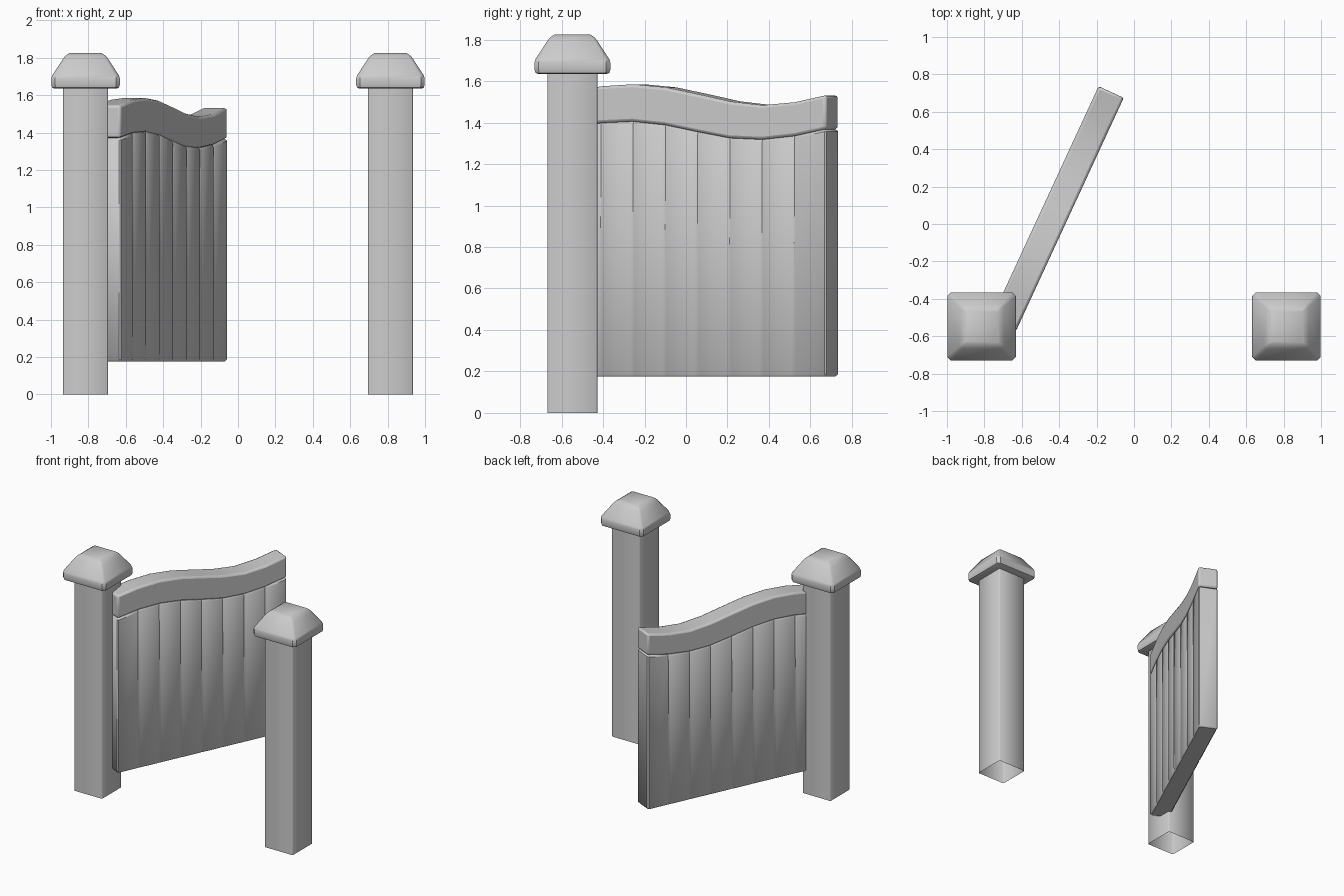
import bpy, bmesh, math
from mathutils import Matrix

if "Cube" in bpy.data.objects:
    bpy.data.objects.remove(bpy.data.objects["Cube"])


def loft(name, rings, caps=(True, True), angle=35, matrix=None):
    """Skin equal-length closed rings of 3D points."""
    bm = bmesh.new()
    vs = [[bm.verts.new(p) for p in r] for r in rings]
    n = len(vs[0])
    for a, b in zip(vs, vs[1:]):
        for i in range(n):
            j = (i + 1) % n
            bm.faces.new((a[i], a[j], b[j], b[i]))
    if caps[0]:
        bm.faces.new(vs[0][::-1])
    if caps[1]:
        bm.faces.new(vs[-1])
    bmesh.ops.recalc_face_normals(bm, faces=bm.faces)
    me = bpy.data.meshes.new(name)
    bm.to_mesh(me)
    bm.free()
    ob = bpy.data.objects.new(name, me)
    bpy.context.collection.objects.link(ob)
    if matrix:
        ob.matrix_world = matrix
    bpy.ops.object.select_all(action='DESELECT')
    ob.select_set(True)
    bpy.context.view_layer.objects.active = ob
    bpy.ops.object.shade_smooth_by_angle(angle=math.radians(angle))
    return ob


def square(cx, cy, z, h, c):
    """Square ring of half width h with corners cut by c."""
    d = h - c
    return [(cx + x, cy + y, z) for x, y in
            ((h, -d), (h, d), (d, h), (-d, h), (-h, d), (-h, -d), (-d, -h), (d, -h))]


# Posts (hollow, open at the foot) and their pyramid caps
PY = -0.548
for side, x in (("left", -0.815), ("right", 0.815)):
    loft(side + "_post", [square(x, PY, z, 0.12, 0.006) for z in (0, 1.64)],
         caps=(False, False), angle=50)
    prof = [(0.166, 1.635, 0.012), (0.178, 1.64, 0.018), (0.183, 1.655, 0.02),
            (0.183, 1.69, 0.02), (0.178, 1.706, 0.02), (0.12, 1.795, 0.014),
            (0.108, 1.81, 0.012), (0.086, 1.825, 0.006)]
    loft(side + "_post_cap", [square(x, PY, z, h, c) for h, z, c in prof], angle=40)

# Gate leaf, built along local x and swung open on the left post
swing = Matrix.Translation((-0.63, -0.57, 0)) @ Matrix.Rotation(math.radians(65.2), 4, 'Z')
L, T, N = 1.371, 0.148, 8
seam = [1.37, 1.398, 1.405, 1.388, 1.355, 1.325, 1.318, 1.335, 1.37]
crest = [1.545, 1.575, 1.585, 1.57, 1.537, 1.502, 1.484, 1.498, 1.533]
W = L / N


def height(u):
    t = min(max(u / W, 0), N)
    i = min(int(t), N - 1)
    return seam[i] + (seam[i + 1] - seam[i]) * (t - i)


def outline(inset, depth):
    """Plan outline of the planks with a V groove at every joint."""
    c = 0.008
    front = [(inset + c, inset)]
    for i in range(1, N):
        front += [(i * W - 0.012, inset), (i * W, inset + depth), (i * W + 0.012, inset)]
    front.append((L - inset - c, inset))
    back = [(u, T - v) for u, v in reversed(front)]
    return (front + [(L - inset, inset + c), (L - inset, T - inset - c)]
            + back + [(inset, T - inset - c), (inset, inset + c)])


# Planked panel
rings = [[(u, v, 0.175) for u, v in outline(0.01, 0.002)],
         [(u, v, 0.187) for u, v in outline(0, 0.004)],
         [(u, v, height(u) - 0.012) for u, v in outline(0, 0.01)],
         [(u, v, height(u)) for u, v in outline(0.01, 0.002)]]
loft("plank_panel", rings, angle=40, matrix=swing)

# Wavy top rail with rounded edges
rail = loft("top_rail", [[(i * W, 0, seam[i]), (i * W, T, seam[i]),
                          (i * W, T, crest[i]), (i * W, 0, crest[i])]
                         for i in range(N + 1)], angle=40, matrix=swing)
bev = rail.modifiers.new("edges", 'BEVEL')
bev.width = 0.014
bev.segments = 2
bev.limit_method = 'ANGLE'
bev.angle_limit = math.radians(50)
